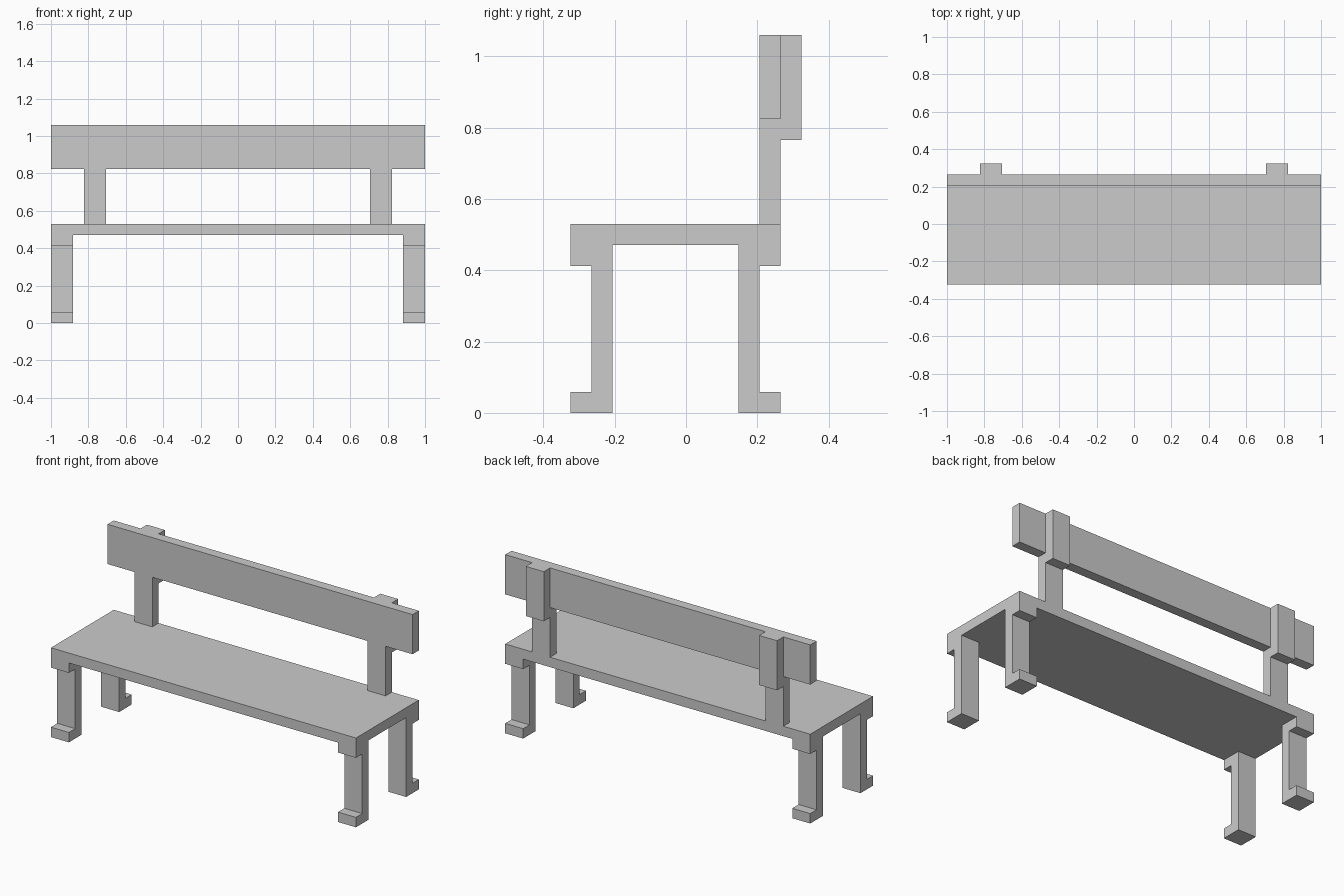
import bpy
import bmesh
from mathutils import Vector

if "Cube" in bpy.data.objects:
    bpy.data.objects.remove(bpy.data.objects["Cube"])

U = 1 / 17  # the bench sits on a regular grid of this size


def extrude_profile(name, profile, x0, x1):
    """Extrude a (y, z) outline along x, all in grid units."""
    bm = bmesh.new()
    face = bm.faces.new([bm.verts.new((x0 * U, y * U, z * U)) for y, z in profile])
    ext = bmesh.ops.extrude_face_region(bm, geom=[face])
    moved = [g for g in ext["geom"] if isinstance(g, bmesh.types.BMVert)]
    bmesh.ops.translate(bm, verts=moved, vec=Vector(((x1 - x0) * U, 0, 0)))
    bmesh.ops.recalc_face_normals(bm, faces=bm.faces)
    mesh = bpy.data.meshes.new(name)
    bm.to_mesh(mesh)
    bm.free()
    obj = bpy.data.objects.new(name, mesh)
    bpy.context.collection.objects.link(obj)
    return obj


def rect(y0, y1, z0, z1):
    return [(y0, z0), (y1, z0), (y1, z1), (y0, z1)]


# Seat slab and backrest board
extrude_profile("seat", rect(-5.5, 4.5, 8, 9), -17, 17)
extrude_profile("backrest", rect(3.5, 4.5, 14, 18), -17, 17)

# Leg outline: inner side at 0, foot and top bracket stepping outward
leg = [(0, 0), (2, 0), (2, 1), (1, 1), (1, 7), (2, 7), (2, 8), (0, 8)]
front_leg = [(-3.5 - d, z) for d, z in leg]
rear_leg = [(2.5 + d, z) for d, z in leg]

# Upright: post under the backrest, with a thick block behind it
upright = [(3.5, 9), (4.5, 9), (4.5, 13), (5.5, 13),
           (5.5, 18), (4.5, 18), (4.5, 14), (3.5, 14)]

for side, s in (("left", -1), ("right", 1)):
    extrude_profile(f"front_leg_{side}", front_leg, s * 15, s * 17)
    extrude_profile(f"rear_leg_{side}", rear_leg, s * 15, s * 17)
    extrude_profile(f"backrest_upright_{side}", upright, s * 12, s * 14)
